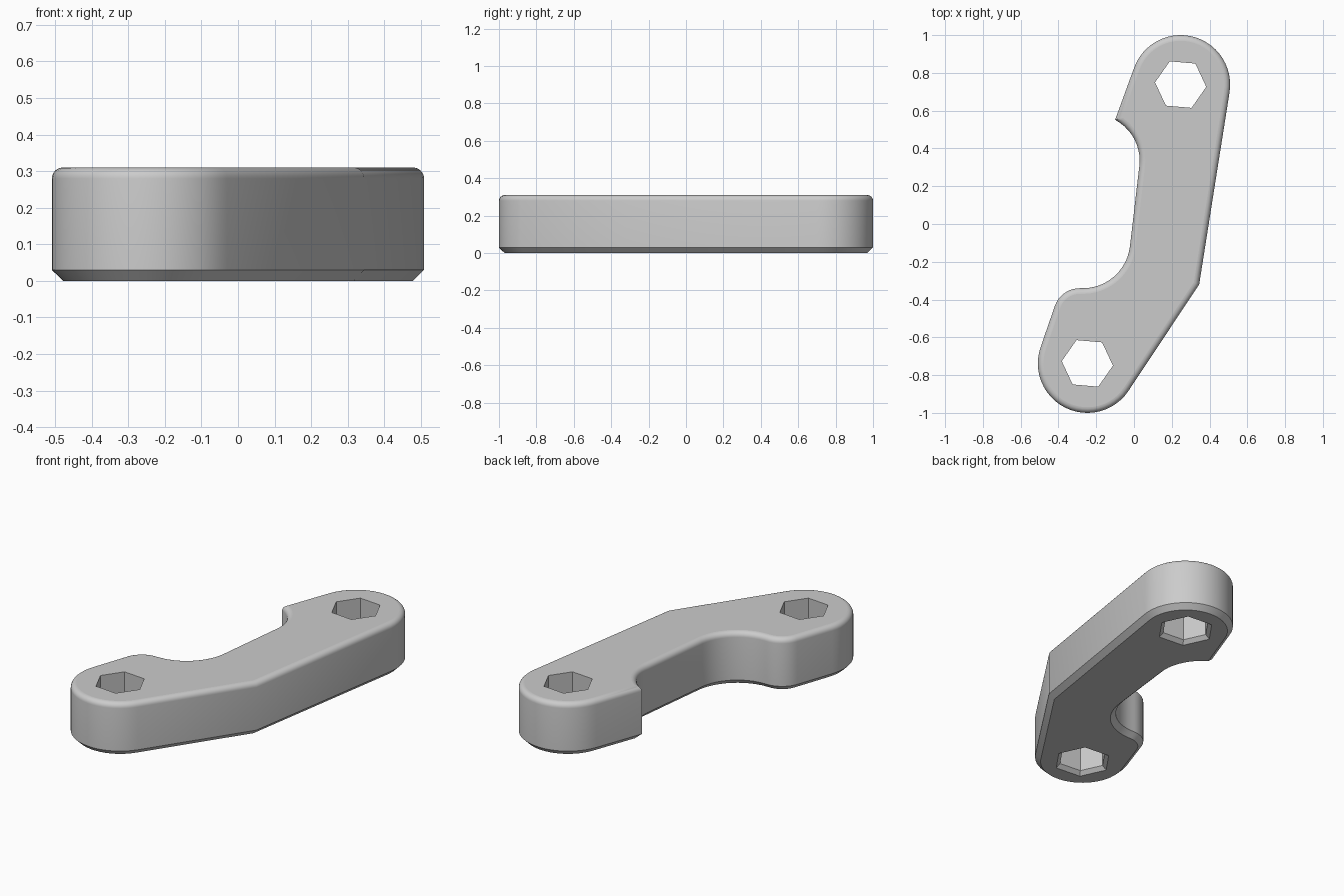
import bpy, bmesh
from math import sin, cos, pi, radians, ceil
from mathutils import Vector

cube = bpy.data.objects.get("Cube")
if cube:
    bpy.data.objects.remove(cube, do_unlink=True)

HEIGHT, EDGE = 0.31, 0.03
END = Vector((0.247, 0.738))          # centre of the back rounded end


def arc(cx, cy, r, start, end, step=7):
    n = ceil(abs(end - start) / step)
    angles = [radians(start + (end - start) * i / n) for i in range(n + 1)]
    return [Vector((cx + r * cos(a), cy + r * sin(a))) for a in angles]


def inset(points, d):
    """Move a counter-clockwise outline inward with mitred corners."""
    out = []
    for i, p in enumerate(points):
        a = (p - points[i - 1]).normalized()
        b = (points[(i + 1) % len(points)] - p).normalized()
        na, nb = Vector((-a.y, a.x)), Vector((-b.y, b.x))
        out.append(p + (na + nb) * d / (1 + na.dot(nb)))
    return out


def hexagon(center, r, turn=-5):
    return arc(center.x, center.y, r, turn, turn + 300, 60)


# Arm outline, counter-clockwise from the right of the back end
outline = arc(END.x, END.y, 0.262, -9, 160)
outline += arc(-0.215, 0.335, 0.245, 62, -7)
outline += arc(-0.27, -0.09, 0.25, -7, -90)
outline += arc(-0.287, -0.48, 0.14, 90, 160)
outline += arc(-END.x, -END.y, 0.262, 160, 326)
outline.append(Vector((0.345, -0.32)))

bm = bmesh.new()


def loft(sections, flip=False):
    """Skin a stack of (points, z) rings; return the rings."""
    rings = [[bm.verts.new((p.x, p.y, z)) for p in pts] for pts, z in sections]
    for low, high in zip(rings, rings[1:]):
        for i in range(len(low)):
            j = (i + 1) % len(low)
            quad = [low[i], low[j], high[j], high[i]]
            bm.faces.new(quad[::-1] if flip else quad)
    return rings


# Outer wall: chamfered below, rounded above
sections = [(inset(outline, EDGE), 0), (outline, EDGE)]
for k in range(7):
    a = k / 6 * pi / 2
    sections.append((inset(outline, EDGE * (1 - cos(a))),
                     HEIGHT - EDGE + EDGE * sin(a)))
stacks = [loft(sections)]

# Hexagonal holes, flared at the bottom
for c in (END, -END):
    stacks.append(loft([(hexagon(c, 0.16), 0), (hexagon(c, 0.136), 0.022),
                        (hexagon(c, 0.136), HEIGHT)], flip=True))

# Flat caps around the holes
for level, up in ((0, -1), (-1, 1)):
    edges = []
    for rings in stacks:
        ring = rings[level]
        edges += [bm.edges.get((ring[i - 1], ring[i])) for i in range(len(ring))]
    bmesh.ops.triangle_fill(bm, edges=edges, use_beauty=True,
                            use_dissolve=False, normal=(0, 0, up))
bmesh.ops.recalc_face_normals(bm, faces=bm.faces[:])

mesh = bpy.data.meshes.new("lever_arm")
bm.to_mesh(mesh)
bm.free()
arm = bpy.data.objects.new("lever_arm", mesh)
bpy.context.collection.objects.link(arm)

grey = bpy.data.materials.new("plain_grey")
grey.use_nodes = True
color = (0.6, 0.6, 0.6, 1)
grey.diffuse_color = color
grey.node_tree.nodes["Principled BSDF"].inputs["Base Color"].default_value = color
mesh.materials.append(grey)

# Smooth walls, flat caps
bpy.context.view_layer.objects.active = arm
arm.select_set(True)
bpy.ops.object.shade_smooth_by_angle(angle=radians(30))
for face in mesh.polygons:
    if abs(face.normal.z) > 0.999:
        face.use_smooth = False
